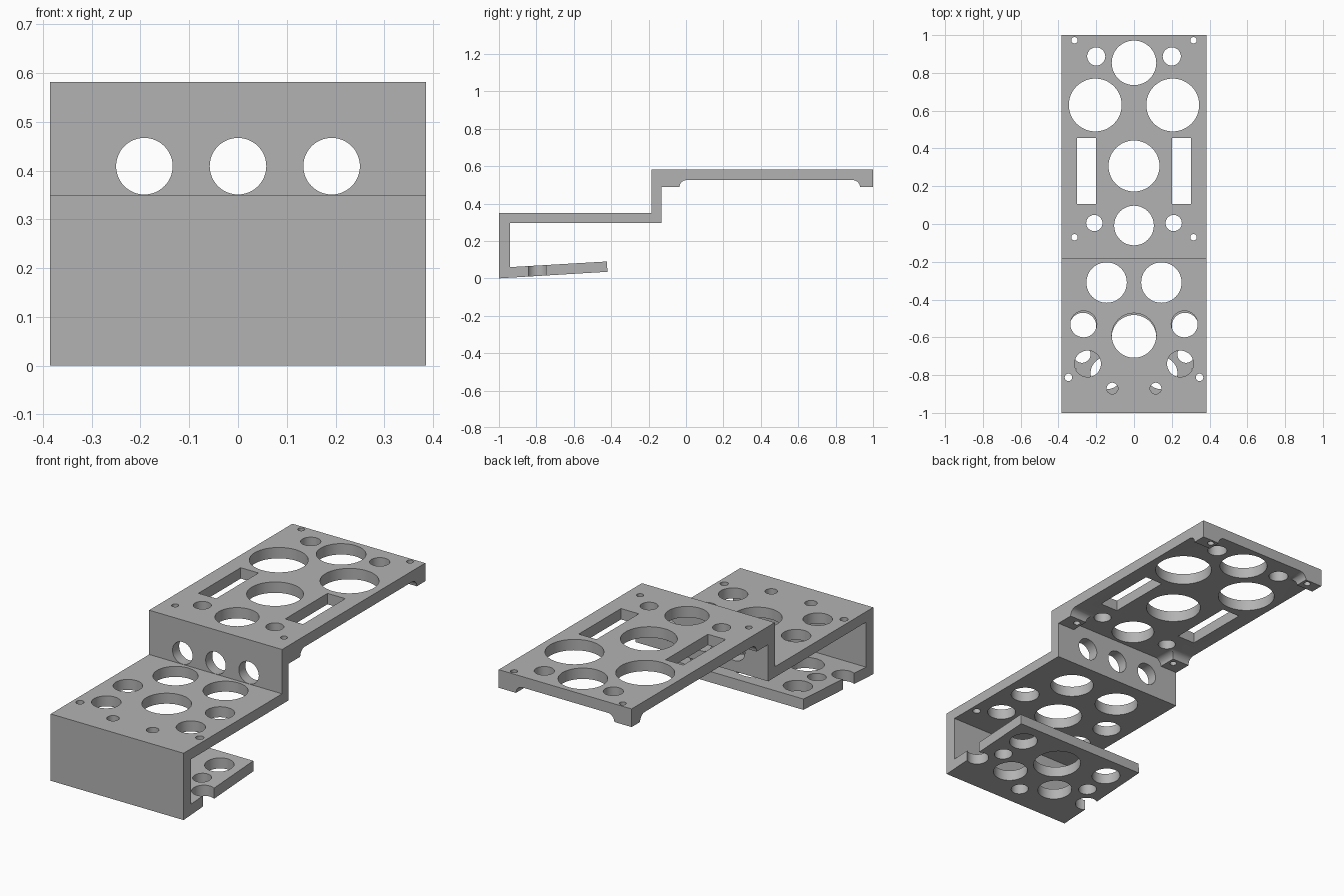
import bpy, bmesh, math

if "Cube" in bpy.data.objects:
    bpy.data.objects.remove(bpy.data.objects["Cube"], do_unlink=True)

HALF = 0.385  # half width of the bracket

grey = bpy.data.materials.new("plain grey")
grey.use_nodes = True
colour = (0.45, 0.45, 0.45, 1)
grey.diffuse_color = colour
grey.node_tree.nodes["Principled BSDF"].inputs["Base Color"].default_value = colour


def make_object(name, bm):
    bmesh.ops.recalc_face_normals(bm, faces=bm.faces)
    mesh = bpy.data.meshes.new(name)
    bm.to_mesh(mesh)
    bm.free()
    mesh.materials.append(grey)
    obj = bpy.data.objects.new(name, mesh)
    bpy.context.collection.objects.link(obj)
    return obj


def loft(bm, rings):
    """Closed solid through rings of equal point count."""
    loops = [[bm.verts.new(p) for p in ring] for ring in rings]
    n = len(loops[0])
    for a, b in zip(loops, loops[1:]):
        for i in range(n):
            j = (i + 1) % n
            bm.faces.new((a[i], a[j], b[j], b[i]))
    bm.faces.new(loops[0][::-1])
    bm.faces.new(loops[-1])


def circle(x, y, r, n):
    return [(x + r * math.cos(math.tau * i / n), y + r * math.sin(math.tau * i / n))
            for i in range(n)]


def cut_through(bm, outline, low, high):
    loft(bm, [[(x, y, z) for x, y in outline] for z in (low, high)])


def cut_holes(bm, holes, low, high):
    """Round holes along z; those off the centre line are mirrored."""
    for x, y, r in holes:
        for side in ((1, -1) if x else (1,)):
            cut_through(bm, circle(side * x, y, r, 48 if r > 0.03 else 24), low, high)


def apply_boolean(target, tool, operation):
    mod = target.modifiers.new(operation, "BOOLEAN")
    mod.operation = operation
    mod.solver = "EXACT"
    mod.object = tool
    bpy.context.view_layer.objects.active = target
    bpy.ops.object.modifier_apply(modifier=mod.name)
    bpy.data.objects.remove(tool, do_unlink=True)


# Stepped sheet: tilted foot, front wall, middle deck, riser, upper deck
profile = [(-1, 0), (-0.42, 0.035), (-0.423, 0.09), (-0.94, 0.06), (-0.94, 0.295),
           (-0.13, 0.295), (-0.13, 0.525), (1, 0.525), (1, 0.582),
           (-0.185, 0.582), (-0.185, 0.35), (-1, 0.35)]
bm = bmesh.new()
loft(bm, [[(x, y, z) for y, z in profile] for x in (-HALF, HALF)])
bracket = make_object("stepped_bracket", bm)

# Mounting pads under the upper deck corners, with coved inner sides
COVE, STEPS = 0.038, 8
bm = bmesh.new()
for side in (1, -1):
    for y_out, y_in in ((-0.15, -0.035), (1, 0.93)):
        toward = 1 if y_in > y_out else -1
        rings = []
        for i in range(STEPS + 1):
            a = math.pi / 2 * i / STEPS
            rings.append((COVE * (1 - math.cos(a)), 0.487 + COVE * math.sin(a)))
        rings.append((COVE, 0.55))
        loft(bm, [[(side * HALF, y_out, z), (side * (0.285 - d), y_out, z),
                   (side * (0.285 - d), y_in + toward * d, z),
                   (side * HALF, y_in + toward * d, z)] for d, z in rings])
apply_boolean(bracket, make_object("corner_pads", bm), "UNION")

# Openings
bm = bmesh.new()
# foot holes and side notches
cut_holes(bm, [(0, -0.6, 0.118), (0.27, -0.54, 0.07), (0.275, -0.69, 0.045),
               (0.145, -0.79, 0.085), (0, -0.89, 0.043), (0.355, -0.795, 0.055)], -0.1, 0.15)
# middle deck holes
cut_holes(bm, [(0.145, -0.31, 0.107), (0, -0.59, 0.118), (0.267, -0.53, 0.07),
               (0.245, -0.74, 0.07), (0.115, -0.87, 0.03), (0.347, -0.812, 0.02)], 0.22, 0.4)
# upper deck holes
cut_holes(bm, [(0, -0.008, 0.105), (0.21, 0.005, 0.043), (0.315, -0.07, 0.017),
               (0, 0.307, 0.135), (0.205, 0.63, 0.14), (0, 0.853, 0.118),
               (0.2, 0.887, 0.048), (0.315, 0.973, 0.017)], 0.44, 0.65)
# upper deck slots
for side in (1, -1):
    cut_through(bm, [(side * x, y) for x, y in
                     ((0.2, 0.105), (0.303, 0.105), (0.303, 0.455), (0.2, 0.455))], 0.44, 0.65)
# riser holes
for x in (-0.192, 0, 0.192):
    loft(bm, [[(px, y, pz) for px, pz in circle(x, 0.409, 0.058, 48)] for y in (-0.23, -0.1)])
apply_boolean(bracket, make_object("hole_cutter", bm), "DIFFERENCE")

# Smooth hole walls, crisp edges
bpy.ops.object.select_all(action="DESELECT")
bracket.select_set(True)
bpy.context.view_layer.objects.active = bracket
bpy.ops.object.shade_smooth_by_angle(angle=math.radians(30))
